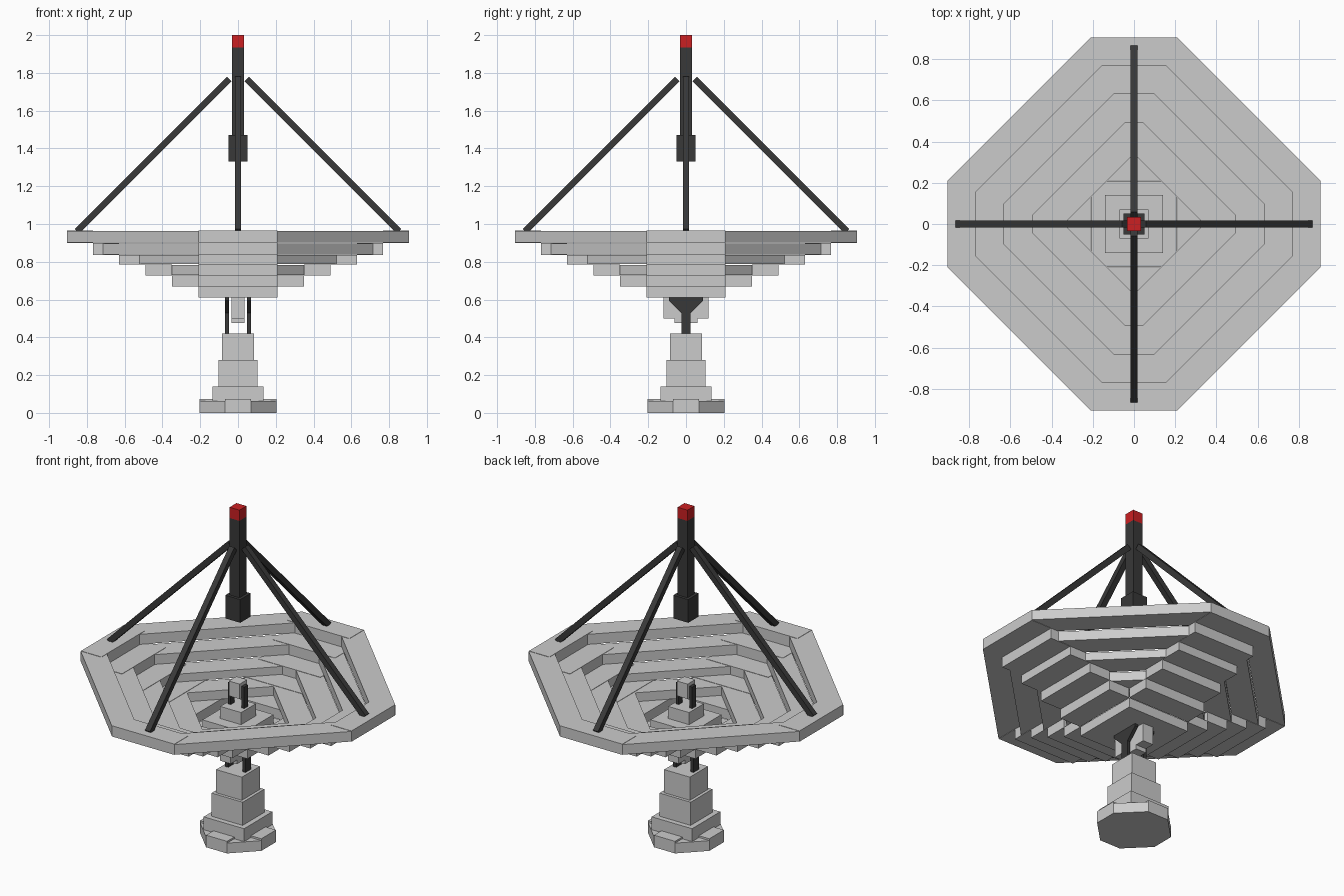
import bpy, bmesh, math
from mathutils import Matrix, Vector

if "Cube" in bpy.data.objects:
    bpy.data.objects.remove(bpy.data.objects["Cube"])


def material(name, rgb):
    m = bpy.data.materials.new(name)
    m.diffuse_color = (*rgb, 1)
    m.use_nodes = True
    m.node_tree.nodes["Principled BSDF"].inputs["Base Color"].default_value = m.diffuse_color
    return m


GREY = material("light grey", (0.60, 0.60, 0.60))
DARK = material("dark grey", (0.04, 0.04, 0.04))
RED = material("red", (0.60, 0.014, 0.016))


def finish(bm, name, mat):
    bmesh.ops.recalc_face_normals(bm, faces=bm.faces)
    me = bpy.data.meshes.new(name)
    bm.to_mesh(me)
    bm.free()
    me.materials.append(mat)
    ob = bpy.data.objects.new(name, me)
    bpy.context.collection.objects.link(ob)
    return ob


def add_box(bm, lo, hi, rot=0):
    lo, hi = Vector(lo), Vector(hi)
    m = (Matrix.Rotation(rot, 4, 'Z') @ Matrix.Translation((lo + hi) / 2)
         @ Matrix.Diagonal((*(hi - lo), 1)))
    bmesh.ops.create_cube(bm, size=1, matrix=m)


def add_prism(bm, pts, lo, hi, rot=0, axis='Z'):
    """Extrude a 2D outline along Z, or along X with the outline in YZ."""
    def place(p, t):
        v = Vector((p[0], p[1], t)) if axis == 'Z' else Vector((t, p[0], p[1]))
        return bm.verts.new(Matrix.Rotation(rot, 3, 'Z') @ v)
    a = [place(p, lo) for p in pts]
    b = [place(p, hi) for p in pts]
    bm.faces.new(a)
    bm.faces.new(b)
    n = len(pts)
    for i in range(n):
        j = (i + 1) % n
        bm.faces.new((a[i], a[j], b[j], b[i]))


def block(name, hx, hy, z0, z1, mat):
    bm = bmesh.new()
    add_box(bm, (-hx, -hy, z0), (hx, hy, z1))
    return finish(bm, name, mat)


QUARTERS = [i * math.pi / 2 for i in range(4)]

# Base: octagonal slab with a slightly raised cross
bm = bmesh.new()
r, c = 0.205, 0.07
octagon = [(r, -c), (r, c), (c, r), (-c, r), (-r, c), (-r, -c), (-c, -r), (c, -r)]
add_prism(bm, octagon, 0, 0.062)
add_box(bm, (-r, -c, 0.002), (r, c, 0.073))
add_box(bm, (-c, -r, 0.002), (c, r, 0.073))
finish(bm, "base", GREY)

# Stepped pedestal
block("pedestal_lower", 0.135, 0.135, 0.06, 0.14, GREY)
block("pedestal_middle", 0.104, 0.104, 0.14, 0.28, GREY)
block("pedestal_upper", 0.086, 0.086, 0.28, 0.42, GREY)

# Pivot under the dish, held by two forked brackets
block("pivot_block", 0.035, 0.12, 0.50, 0.61, GREY)
block("pivot_foot", 0.035, 0.06, 0.475, 0.50, GREY)
fork = [(-0.025, 0.42), (0.025, 0.42), (0.025, 0.53), (0.09, 0.595), (0.09, 0.61),
        (-0.09, 0.61), (-0.09, 0.595), (-0.025, 0.53)]
for side, x in (("left", -0.068), ("right", 0.048)):
    bm = bmesh.new()
    add_prism(bm, fork, x, x + 0.02, axis='X')
    finish(bm, side + "_fork_bracket", DARK)

# Dish: nested tiers of four straight blocks and four diagonal strips
# (radius, half length of straight edge, bottom, top)
TIERS = [(0.905, 0.21, 0.90, 0.965), (0.768, 0.155, 0.837, 0.90),
         (0.63, 0.10, 0.785, 0.837), (0.49, 0.045, 0.727, 0.785),
         (0.35, -0.01, 0.668, 0.727), (0.21, None, 0.61, 0.668)]
for i, (r, c, z0, z1) in enumerate(TIERS[:-1]):
    ri, ci = TIERS[i + 1][:2]
    bm = bmesh.new()
    for q in QUARTERS:
        add_box(bm, (ri, -0.208, z0), (r, 0.208, z1), q)
        if ci is not None:
            add_prism(bm, [(ri, ci), (r, c), (c, r), (ci, ri)],
                      z0 + 0.002, z1 - 0.002, q)
    finish(bm, "dish_tier_%d" % (i + 1), GREY)
block("dish_floor", 0.208, 0.208, 0.61, 0.668, GREY)

# Receiver in the middle of the dish
block("receiver_base", 0.14, 0.14, 0.668, 0.727, GREY)
block("receiver_step", 0.07, 0.07, 0.727, 0.80, GREY)
block("receiver_head", 0.036, 0.036, 0.86, 0.95, GREY)
for side, x in (("left", -0.054), ("right", 0.036)):
    bm = bmesh.new()
    add_box(bm, (x, -0.018, 0.80), (x + 0.018, 0.018, 0.93))
    finish(bm, side + "_receiver_bracket", DARK)

# Feed mast with red tip
block("feed_horn", 0.05, 0.05, 1.33, 1.47, DARK)
block("feed_mast", 0.033, 0.033, 1.47, 1.935, DARK)
block("mast_tip", 0.033, 0.033, 1.935, 2.0, RED)

# Four struts from the dish rim to the mast
start, end = Vector((0.853, 0, 0.962)), Vector((0.047, 0, 1.768))
d = end - start
for i, q in enumerate(QUARTERS):
    bm = bmesh.new()
    m = (Matrix.Rotation(q, 4, 'Z') @ Matrix.Translation((start + end) / 2)
         @ Matrix.Rotation(math.atan2(d.x, d.z), 4, 'Y')
         @ Matrix.Diagonal((0.034, 0.034, d.length, 1)))
    bmesh.ops.create_cube(bm, size=1, matrix=m)
    finish(bm, "strut_%d" % (i + 1), DARK)
